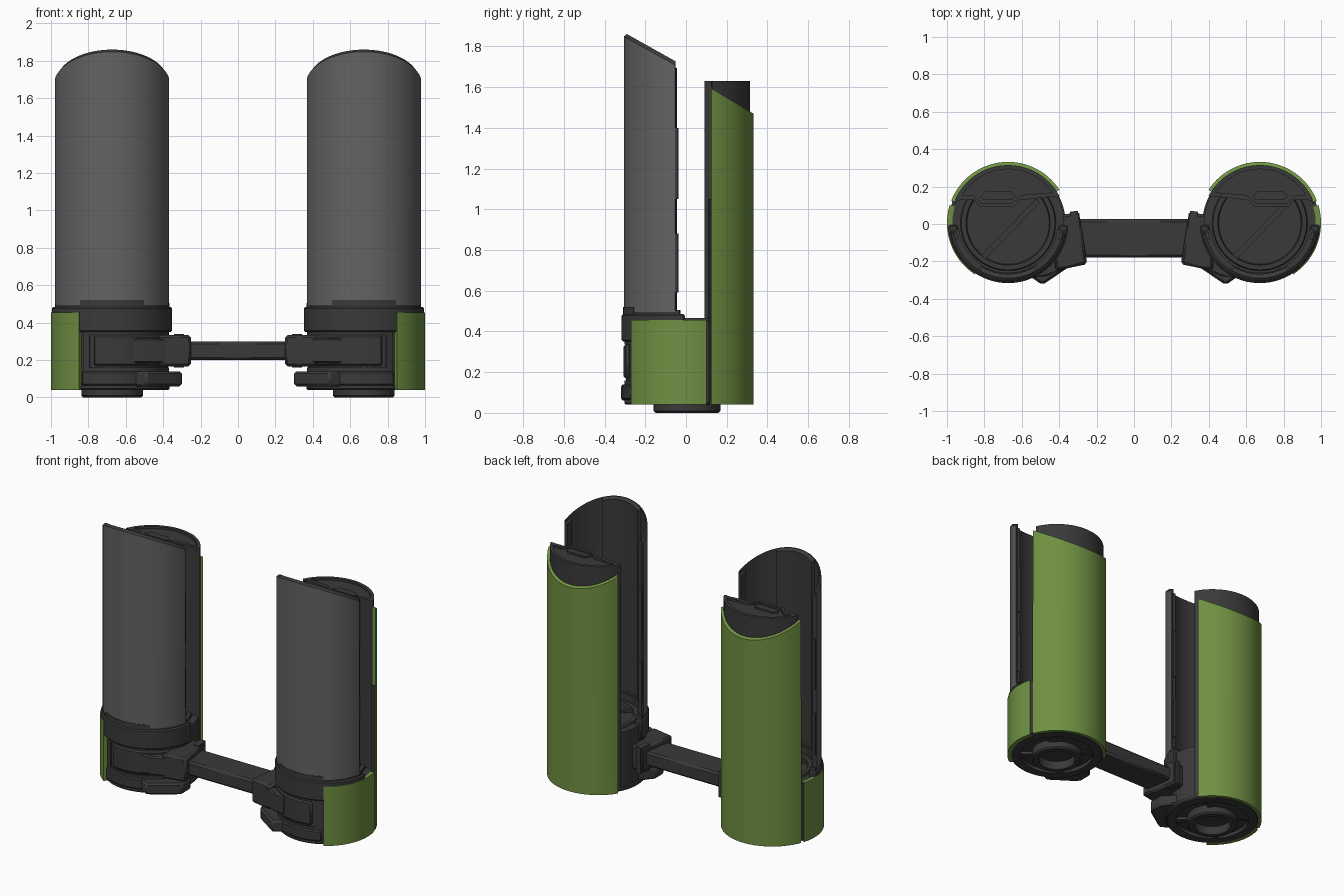
import bpy, bmesh, math

if "Cube" in bpy.data.objects:
    bpy.data.objects.remove(bpy.data.objects["Cube"])

CX, CY = 0.673, 0.005          # pod centre


def material(name, rgb):
    m = bpy.data.materials.new(name)
    m.diffuse_color = (*rgb, 1)
    m.use_nodes = True
    m.node_tree.nodes["Principled BSDF"].inputs["Base Color"].default_value = m.diffuse_color
    return m


DARK = material("charcoal", (0.042, 0.042, 0.042))
GREY = material("mid grey", (0.125, 0.125, 0.125))
GREEN = material("olive green", (0.16, 0.28, 0.055))


def finish(name, bm, mats):
    bmesh.ops.recalc_face_normals(bm, faces=bm.faces)
    me = bpy.data.meshes.new(name)
    bm.to_mesh(me)
    bm.free()
    for m in mats:
        me.materials.append(m)
    me.shade_smooth()
    me.set_sharp_from_angle(angle=math.radians(30))
    ob = bpy.data.objects.new(name, me)
    bpy.context.collection.objects.link(ob)
    return ob


def bevel(ob, width):
    b = ob.modifiers.new("bevel", "BEVEL")
    b.width, b.segments = width, 1
    return ob


def place(s, x, y, z):
    # pod space has +x toward the middle of the model; s = -1 left, 1 right
    return (s * (CX - x), y + CY, z)


def arc_band(name, s, r0, r1, a0, a1, z0, top, mats, outer=0):
    """Curved plate between two radii; top is a height or a function of (y, is_outer)."""
    bm = bmesh.new()
    n = max(2, round((a1 - a0) / 4))
    h = top if callable(top) else (lambda y, o: top)
    rings = []
    for i in range(n + 1):
        a = math.radians(a0 + (a1 - a0) * i / n)
        c, d = math.cos(a), math.sin(a)
        pts = [(r0, z0), (r1, z0), (r1, h(r1 * d, True)), (r0, h(r0 * d, False))]
        rings.append([bm.verts.new(place(s, r * c, r * d, z)) for r, z in pts])
    for p, q in zip(rings, rings[1:]):
        for k in range(4):
            f = bm.faces.new((p[k], p[(k + 1) % 4], q[(k + 1) % 4], q[k]))
            if k == 1:
                f.material_index = outer
    bm.faces.new(rings[0])
    bm.faces.new(rings[-1])
    return finish(name, bm, mats)


def prism(name, s, pts, z0, z1, mat=DARK):
    bm = bmesh.new()
    lo = [bm.verts.new(place(s, x, y, z0)) for x, y in pts]
    hi = [bm.verts.new(place(s, x, y, z1)) for x, y in pts]
    bm.faces.new(lo)
    bm.faces.new(hi)
    for i in range(len(pts)):
        j = (i + 1) % len(pts)
        bm.faces.new((lo[i], lo[j], hi[j], hi[i]))
    return finish(name, bm, [mat])


def lathe(name, s, profile, n=72):
    bm = bmesh.new()
    rings = []
    for r, z in profile:
        if r == 0:
            rings.append([bm.verts.new(place(s, 0, 0, z))] * n)
        else:
            rings.append([bm.verts.new(place(s, r * math.cos(2 * math.pi * i / n),
                                             r * math.sin(2 * math.pi * i / n), z)) for i in range(n)])
    for p, q in zip(rings, rings[1:]):
        for i in range(n):
            j = (i + 1) % n
            bm.faces.new(list(dict.fromkeys((p[i], p[j], q[j], q[i]))))
    return finish(name, bm, [DARK])


def front_top(y, outer):
    return 1.86 - 0.56 * (y + 0.295) - (0.02 if outer else 0)


def back_top(y, outer):
    return 1.59 - 0.6 * (y - 0.125)


for s, side in ((-1, "left"), (1, "right")):
    def nm(t):
        return f"{side}_{t}"

    # base drum with stepped underside, hollow foot ring and floor ring
    lathe(nm("base_drum"), s, [
        (0, 0.06), (0.12, 0.06), (0.12, 0.0), (0.155, 0.0), (0.165, 0.01), (0.165, 0.065),
        (0.24, 0.065), (0.24, 0.04), (0.30, 0.04), (0.307, 0.047), (0.307, 0.065), (0.30, 0.07),
        (0.30, 0.45), (0.255, 0.45), (0.25, 0.465), (0.225, 0.465), (0.22, 0.44), (0, 0.44)])
    # floor diagonal bar, running the same way in both pods
    e = [(-0.16, -0.19), (-0.14, -0.21), (0.17, 0.11), (0.15, 0.13)]
    prism(nm("floor_bar"), s, [(-s * x, y) for x, y in e], 0.43, 0.46)
    # underside spokes
    for k in range(4):
        a = 45 + 90 * k
        arc_band(nm("underside_spoke"), s, 0.16, 0.25, a - 6, a + 6, 0.045, 0.07, [DARK])

    # collar around the front half, and shell seat
    bevel(arc_band(nm("collar"), s, 0.27, 0.321, 182, 358, 0.35, 0.485, [DARK]), 0.008)
    arc_band(nm("shell_seat"), s, 0.265, 0.308, 187, 353, 0.47, 0.505, [DARK])
    arc_band(nm("seat_tab"), s, 0.27, 0.314, 237, 303, 0.47, 0.52, [DARK])

    # tall front shell, grey outside and dark inside
    arc_band(nm("front_shell"), s, 0.295, 0.31, 191, 349, 0.495, front_top, [DARK, GREY], 1)
    arc_band(nm("shell_rib"), s, 0.272, 0.297, 240, 300, 0.495,
             lambda y, o: front_top(y, False) - 0.003, [DARK])
    for a in (190, 342):
        arc_band(nm("shell_edge"), s, 0.28, 0.3, a, a + 8, 0.495,
                 lambda y, o: front_top(y, True) - 0.01, [DARK])
    for z0, z1 in ((0.59, 0.88), (1.05, 1.4)):
        for a in (188.5, 349):
            arc_band(nm("edge_pad"), s, 0.282, 0.303, a, a + 2.5, z0, z1, [DARK])

    # back insert: solid segment with a raised grip along its inner face
    arc = [(0.31 * math.cos(math.radians(a)), 0.31 * math.sin(math.radians(a)))
           for a in range(28, 157, 4)]
    prism(nm("back_insert"), s, arc + [(-0.18, 0.125), (-0.15, 0.085), (0.03, 0.085), (0.06, 0.125)],
          0.05, 1.615)
    arc_band(nm("insert_rim"), s, 0.288, 0.31, 28, 156, 1.60, 1.63, [DARK])
    bar = [(-0.283, 0.122), (-0.18, 0.122), (-0.15, 0.085), (0.03, 0.085), (0.06, 0.122),
           (0.27, 0.145), (0.25, 0.165), (0.07, 0.15), (0.02, 0.105), (-0.14, 0.105),
           (-0.19, 0.15), (-0.27, 0.15)]
    prism(nm("insert_lip"), s, bar, 1.60, 1.63)
    prism(nm("insert_grip"), s, [(-0.15, 0.14), (-0.12, 0.172), (0.01, 0.172), (0.04, 0.14),
                                (0.02, 0.125), (-0.13, 0.125)], 1.60, 1.628)

    # green covers: tall back and short outer side, with a dark seam
    arc_band(nm("back_cover"), s, 0.305, 0.327, 33, 158.5, 0.04, back_top, [GREEN])
    arc_band(nm("side_cover"), s, 0.298, 0.327, 163, 237, 0.04, 0.455, [GREEN])
    arc_band(nm("cover_seam"), s, 0.29, 0.318, 157, 165, 0.05, 0.45, [DARK])
    arc_band(nm("seam_strip"), s, 0.30, 0.321, 156.5, 160, 0.05, 1.05, [DARK])

    # front clamp wrapped round the drum
    arc_band(nm("clamp_frame_top"), s, 0.29, 0.308, 240, 350, 0.335, 0.36, [DARK])
    arc_band(nm("clamp_frame_bottom"), s, 0.29, 0.308, 240, 350, 0.065, 0.16, [DARK])
    arc_band(nm("clamp_frame_end"), s, 0.29, 0.308, 240, 247, 0.07, 0.36, [DARK])
    bevel(arc_band(nm("clamp_band"), s, 0.28, 0.313, 251, 345, 0.168, 0.335, [DARK]), 0.012)
    bevel(prism(nm("clamp_plate"), s, [(0.11, -0.295), (0.21, -0.283), (0.30, -0.24), (0.2, -0.18)],
                0.185, 0.315), 0.008)
    # lower latch
    bevel(arc_band(nm("latch_band"), s, 0.29, 0.318, 239, 300, 0.065, 0.14, [DARK]), 0.008)
    bevel(prism(nm("latch"), s, [(0.117, -0.285), (0.183, -0.331), (0.34, -0.225), (0.373, -0.19),
                                (0.373, -0.10), (0.29, 0.0), (0.15, -0.15)], 0.06, 0.14), 0.012)
    # socket that holds the bar
    bevel(prism(nm("bar_socket"), s, [(0.25, 0.04), (0.325, 0.05), (0.378, 0.065), (0.423, -0.22),
                                     (0.25, -0.255)], 0.165, 0.335), 0.014)
    prism(nm("socket_flange"), s, [(0.33, 0.06), (0.372, 0.066), (0.385, -0.02), (0.345, -0.03)],
          0.16, 0.34)

# connecting bar
bm = bmesh.new()
bmesh.ops.create_cube(bm, size=1)
for v in bm.verts:
    v.co = (v.co.x * 0.62, v.co.y * 0.205 - 0.077, v.co.z * 0.1 + 0.25)
bevel(finish("connecting_bar", bm, [DARK]), 0.014)
